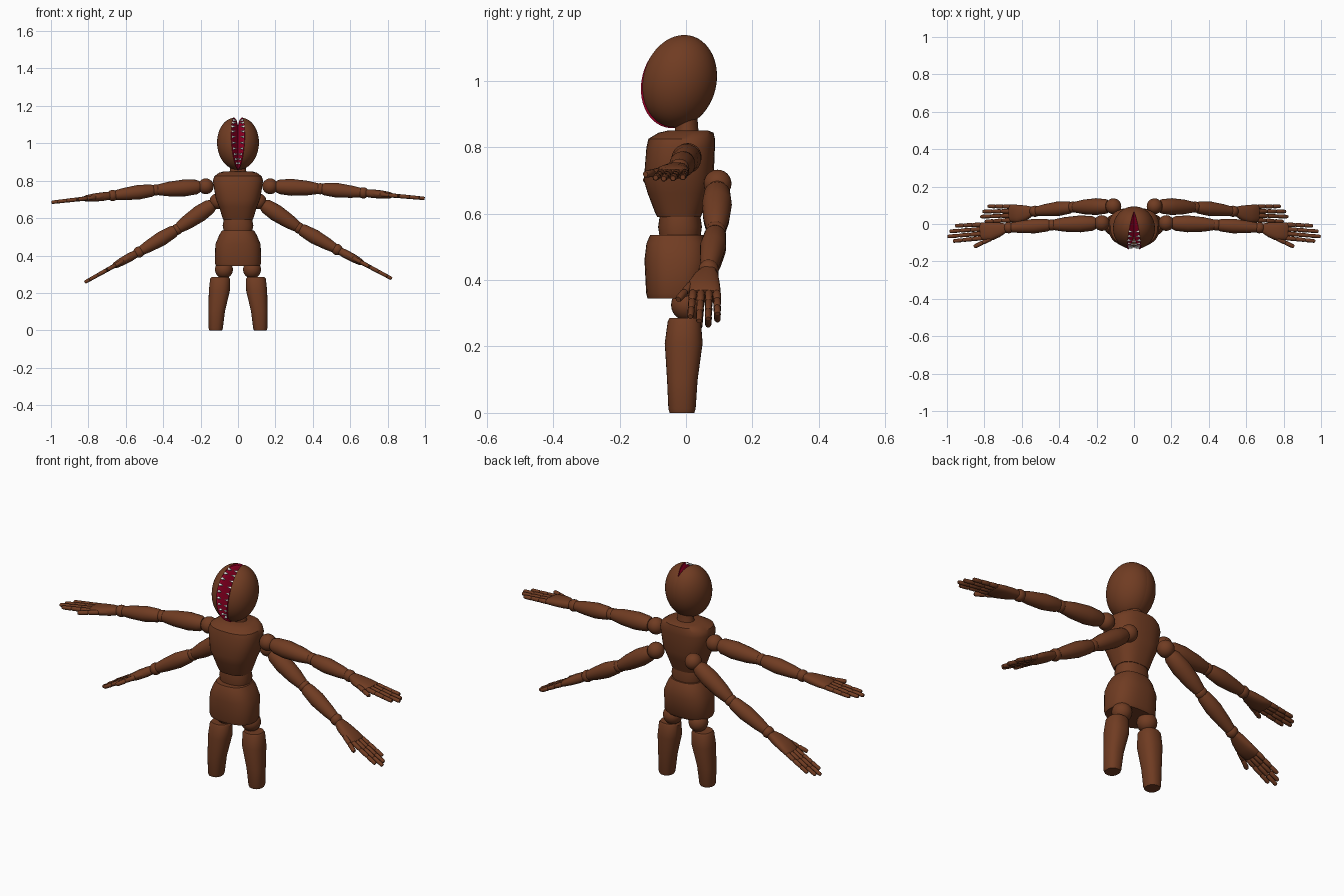
import bpy, bmesh
from math import sin, cos, pi, radians
from mathutils import Matrix, Vector

if "Cube" in bpy.data.objects:
    bpy.data.objects.remove(bpy.data.objects["Cube"])


def material(name, color):
    m = bpy.data.materials.new(name)
    m.use_nodes = True
    m.diffuse_color = color
    bsdf = m.node_tree.nodes["Principled BSDF"]
    bsdf.inputs["Base Color"].default_value = color
    bsdf.inputs["Roughness"].default_value = 0.7
    return m


WOOD = material("brown wood", (0.162, 0.045, 0.016, 1))
RED = material("crimson mouth", (0.42, 0.0, 0.025, 1))
TOOTH = material("tooth white", (0.8, 0.8, 0.78, 1))


def finish(name, bm, mats):
    bmesh.ops.recalc_face_normals(bm, faces=bm.faces)
    mesh = bpy.data.meshes.new(name)
    bm.to_mesh(mesh)
    bm.free()
    for m in mats:
        mesh.materials.append(m)
    obj = bpy.data.objects.new(name, mesh)
    bpy.context.collection.objects.link(obj)
    bpy.ops.object.select_all(action="DESELECT")
    obj.select_set(True)
    bpy.context.view_layer.objects.active = obj
    bpy.ops.object.shade_smooth_by_angle(angle=radians(35))


def loft(bm, rings, matrix=Matrix(), n=32, power=2.0):
    """Closed skin through rounded rings (height, cx, cy, rx, ry)."""
    def bend(v):
        return (abs(v) ** (2 / power)) * (1 if v >= 0 else -1)
    loops = []
    for h, cx, cy, rx, ry in rings:
        loops.append([bm.verts.new(matrix @ Vector((
            cx + rx * bend(cos(2 * pi * i / n)),
            cy + ry * bend(sin(2 * pi * i / n)), h))) for i in range(n)])
    for a, b in zip(loops, loops[1:]):
        for i in range(n):
            j = (i + 1) % n
            bm.faces.new((a[i], a[j], b[j], b[i]))
    bm.faces.new(loops[0][::-1])
    bm.faces.new(loops[-1])


def ball(bm, center, r, n=24):
    bmesh.ops.create_uvsphere(bm, u_segments=n, v_segments=n // 2, radius=r,
                              matrix=Matrix.Translation(center))


def frame(a, b):
    """Local z runs from a to b, local x points to the model's front."""
    d = (b - a).normalized()
    w = Vector((0, -1, 0))
    w = (w - d * w.dot(d)).normalized()
    m = Matrix((w, d.cross(w), d)).transposed().to_4x4()
    m.translation = a
    return m


def limb(bm, a, b, profile, n=20):
    length = (b - a).length
    loft(bm, [(t * length, 0, 0, r, r) for t, r in profile], frame(a, b), n)


# Torso
bm = bmesh.new()
loft(bm, [(0.59, 0, -0.021, 0.078, 0.066), (0.605, 0, -0.022, 0.084, 0.072),
          (0.66, 0, -0.022, 0.101, 0.093), (0.70, 0, -0.022, 0.118, 0.105),
          (0.80, 0, -0.016, 0.135, 0.103), (0.825, 0, -0.013, 0.126, 0.1),
          (0.843, 0, 0.0, 0.1, 0.083), (0.85, 0, 0.006, 0.075, 0.06)],
     n=40, power=2.6)
finish("chest", bm, [WOOD])

bm = bmesh.new()
loft(bm, [(0.52, 0, -0.018, 0.074, 0.06), (0.56, 0, -0.018, 0.082, 0.066),
          (0.6, 0, -0.018, 0.074, 0.06)], power=2.3)
finish("waist", bm, [WOOD])

bm = bmesh.new()
loft(bm, [(0.345, 0, -0.033, 0.118, 0.083), (0.36, 0, -0.03, 0.124, 0.09),
          (0.46, 0, -0.026, 0.121, 0.099), (0.51, 0, -0.027, 0.1, 0.092),
          (0.535, 0, -0.028, 0.085, 0.08)], n=40, power=2.5)
finish("hips", bm, [WOOD])

bm = bmesh.new()
loft(bm, [(0.83, 0, 0.003, 0.05, 0.04), (0.86, 0, 0.002, 0.042, 0.034),
          (0.91, 0, 0.0, 0.042, 0.034)])
finish("neck", bm, [WOOD])

# Legs
for side, label in ((1, "left"), (-1, "right")):
    bm = bmesh.new()
    ball(bm, (side * 0.075, 0.003, 0.325), 0.048)
    finish(label + "_hip_joint", bm, [WOOD])
    bm = bmesh.new()
    loft(bm, [(0, side * 0.119, -0.012, 0.034, 0.037),
              (0.012, side * 0.119, -0.012, 0.038, 0.041),
              (0.1, side * 0.114, -0.011, 0.044, 0.046),
              (0.21, side * 0.1, -0.007, 0.056, 0.057),
              (0.275, side * 0.096, -0.005, 0.053, 0.05),
              (0.285, side * 0.096, -0.005, 0.046, 0.045)], power=2.3)
    finish(label + "_leg", bm, [WOOD])

# Arms and hands, two pairs
UPPER_ARM = ((0, 0.03), (0.08, 0.039), (0.35, 0.045), (0.7, 0.039),
             (0.92, 0.03), (1, 0.024))
FOREARM = ((0.03, 0.026), (0.1, 0.033), (0.4, 0.039), (0.75, 0.032), (1, 0.023))
FINGER = ((0, 0.8), (0.12, 1), (0.88, 0.92), (1, 0.7))
PAIRS = {"front": ((0.172, 0.005, 0.77), (0.44, -0.005, 0.757),
                   (0.67, -0.02, 0.735), (1.0, -0.05, 0.705)),
         "rear": ((0.11, 0.095, 0.69), (0.326, 0.09, 0.547),
                  (0.53, 0.068, 0.432), (0.815, 0.057, 0.28))}


def digit(bm, base, tip, r):
    for k in range(3):
        limb(bm, base.lerp(tip, k / 3), base.lerp(tip, (k + 1) / 3),
             [(t, s * r * (1 - 0.07 * k)) for t, s in FINGER], 10)


def hand(name, wrist, tip):
    bm = bmesh.new()
    m = frame(wrist, tip)
    loft(bm, [(0.015, 0, 0, 0.024, 0.02), (0.05, 0.006, 0, 0.038, 0.023),
              (0.1, 0.01, 0, 0.048, 0.022), (0.145, 0.006, 0, 0.047, 0.017),
              (0.155, 0.006, 0, 0.042, 0.012)], m, 20, 2.5)
    for i, reach in enumerate((0.285, 0.318, 0.332, 0.305)):
        off = (i - 1.5) * 0.024
        digit(bm, m @ Vector((off + 0.006, 0, 0.148)),
              m @ Vector((off * 1.12 + 0.004, 0, reach)), 0.0122)
    digit(bm, m @ Vector((0.03, 0, 0.05)), m @ Vector((0.085, 0, 0.195)), 0.0135)
    finish(name, bm, [WOOD])


for pair, points in PAIRS.items():
    for side, label in ((1, "left"), (-1, "right")):
        drop = 0.007 if side < 0 else 0
        shoulder, elbow, wrist, tip = [Vector((side * x, y, z - drop * k))
                                       for k, (x, y, z) in enumerate(points)]
        name = pair + "_" + label
        for joint, p, r in (("shoulder", shoulder, 0.042),
                            ("elbow", elbow, 0.03), ("wrist", wrist, 0.03)):
            bm = bmesh.new()
            ball(bm, p, r)
            finish(name + "_" + joint, bm, [WOOD])
        for part, a, b, prof in (("upper_arm", shoulder.lerp(elbow, 0.12), elbow, UPPER_ARM),
                                 ("forearm", elbow, wrist, FOREARM)):
            bm = bmesh.new()
            limb(bm, a, b, prof)
            finish(name + "_" + part, bm, [WOOD])
        hand(name + "_hand", wrist, tip)

# Head: two halves hinged open along a slanted line at the back
RX, RY, RZ = 0.103, 0.112, 0.141
TILT = Matrix.Translation((0, -0.021, 0.999)) @ Matrix.Rotation(radians(-14), 4, "X")
PIVOT = Vector((0, -0.05, 0.865))
OPEN = (Matrix.Translation(PIVOT)
        @ Matrix.Rotation(0.24, 4, Vector((0, 0.455, 0.89)))
        @ Matrix.Translation(-PIVOT))

for side, label in ((1, "left"), (-1, "right")):
    place = Matrix.Diagonal((side, 1, 1, 1)) @ OPEN @ TILT
    # Shell with a red inner face
    bm = bmesh.new()
    bmesh.ops.create_uvsphere(bm, u_segments=48, v_segments=28, radius=1,
                              matrix=Matrix.Diagonal((RX, RY, RZ, 1)))
    bmesh.ops.bisect_plane(bm, geom=bm.verts[:] + bm.edges[:] + bm.faces[:], dist=1e-5,
                           plane_co=(0, 0, 0), plane_no=(-1, 0, 0), clear_outer=True)
    bmesh.ops.holes_fill(bm, edges=[e for e in bm.edges if e.is_boundary])
    for f in bm.faces:
        f.material_index = int(all(abs(v.co.x) < 1e-4 for v in f.verts))
    bm.transform(place)
    finish(label + "_head_half", bm, [WOOD, RED])

    # Gum swelling slightly past the shell at the lower front
    bm = bmesh.new()
    bmesh.ops.create_uvsphere(bm, u_segments=32, v_segments=24, radius=1,
                              matrix=Matrix.Translation((0, -0.005, -0.007))
                              @ Matrix.Diagonal((0.01, RY * 0.98, RZ * 0.98, 1)))
    bm.transform(place)
    finish(label + "_gum", bm, [RED])

    # Teeth around the front rim
    bm = bmesh.new()
    for i in range(10):
        t = radians(-65 + 14 * i)
        spot = Vector((-0.01, -RY * 0.94 * cos(t), RZ * 0.94 * sin(t)))
        bmesh.ops.create_cone(bm, cap_ends=True, segments=10, radius1=0.0075,
                              radius2=0.002, depth=0.02,
                              matrix=Matrix.Translation(spot)
                              @ Matrix.Rotation(-pi / 2, 4, "Y"))
    bm.transform(place)
    finish(label + "_teeth", bm, [TOOTH])
